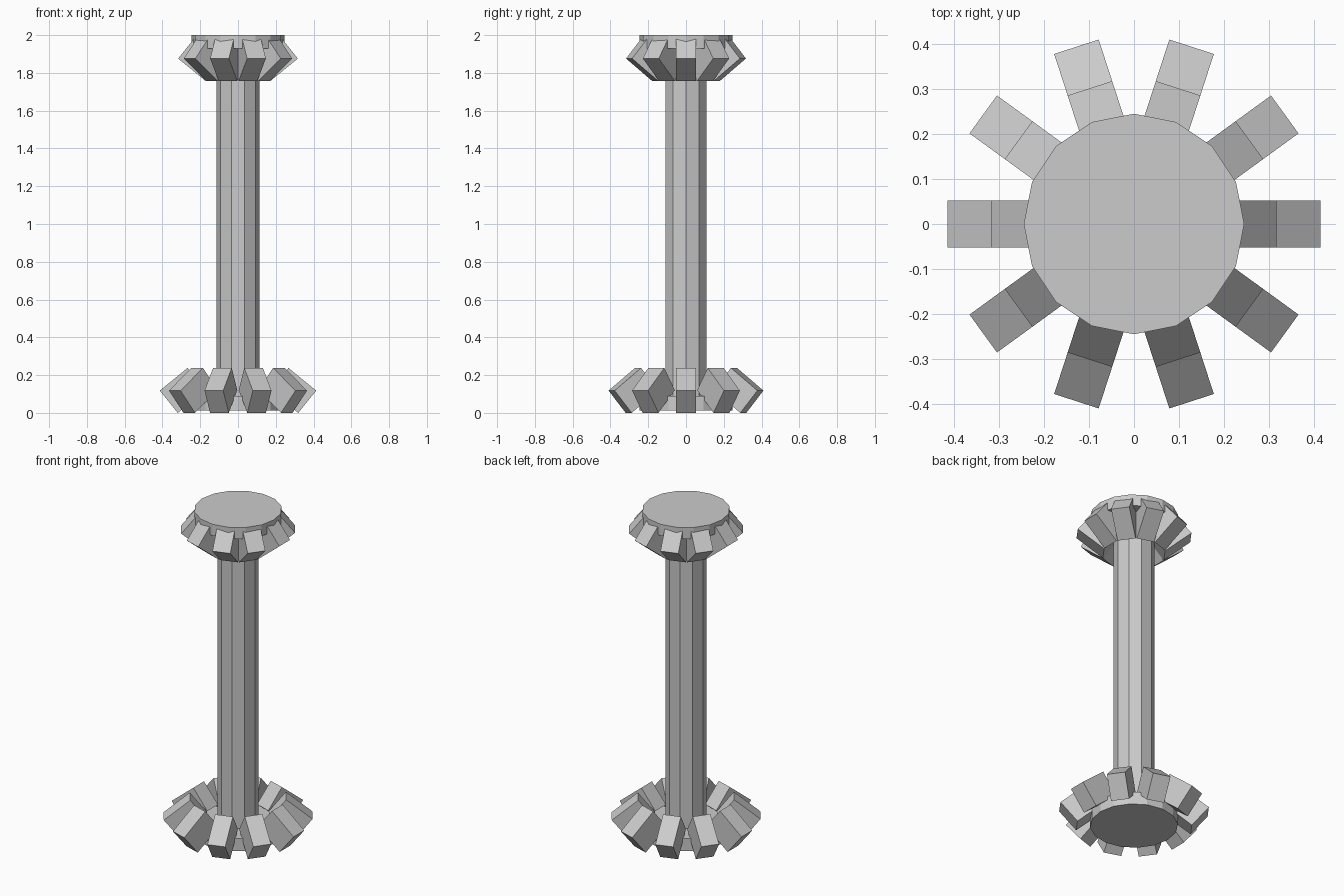
import bpy, bmesh, math
from mathutils import Matrix, Vector

cube = bpy.data.objects.get("Cube")
if cube:
    bpy.data.objects.remove(cube, do_unlink=True)

grey = bpy.data.materials.new("stone_grey")
grey.use_nodes = True
colour = (0.6, 0.6, 0.6, 1)
grey.diffuse_color = colour
grey.node_tree.nodes["Principled BSDF"].inputs["Base Color"].default_value = colour


def finish(name, bm):
    bmesh.ops.recalc_face_normals(bm, faces=bm.faces)
    mesh = bpy.data.meshes.new(name)
    bm.to_mesh(mesh)
    bm.free()
    mesh.materials.append(grey)
    obj = bpy.data.objects.new(name, mesh)
    bpy.context.collection.objects.link(obj)


def prism(name, sides, radius, z0, z1):
    """Upright prism with a corner on the +x axis."""
    bm = bmesh.new()
    ring = [bm.verts.new((radius * math.cos(math.tau * i / sides),
                          radius * math.sin(math.tau * i / sides), z0))
            for i in range(sides)]
    base = bm.faces.new(ring)
    up = bmesh.ops.extrude_face_region(bm, geom=[base], use_keep_orig=True)
    top = [v for v in up["geom"] if isinstance(v, bmesh.types.BMVert)]
    bmesh.ops.translate(bm, verts=top, vec=(0, 0, z1 - z0))
    finish(name, bm)


def block_ring(name, outer, z_mid, flip, count=10, half_width=0.052):
    """Ring of tilted blocks; outer is the radius of the outermost edge."""
    bm = bmesh.new()
    edge = Vector((outer, 0, z_mid))
    short = Vector((-0.095, 0, -0.118 * flip))
    long = Vector((-0.147, 0, 0.12 * flip))
    section = [edge, edge + short, edge + short + long, edge + long]
    for i in range(count):
        turn = Matrix.Rotation(math.tau * i / count, 3, "Z")
        side = Vector((0, half_width, 0))
        a = [bm.verts.new(turn @ (p - side)) for p in section]
        b = [bm.verts.new(turn @ (p + side)) for p in section]
        bm.faces.new(a)
        bm.faces.new(b[::-1])
        for k in range(4):
            n = (k + 1) % 4
            bm.faces.new((a[k], b[k], b[n], a[n]))
    finish(name, bm)


# Shaft between the two discs
prism("column_shaft", 10, 0.115, 0.05, 1.95)

# End discs
prism("base_disc", 16, 0.245, 0.012, 0.09)
prism("top_disc", 16, 0.245, 1.93, 2.0)

# Tilted blocks around each end
block_ring("base_blocks", 0.414, 0.118, 1)
block_ring("top_blocks", 0.317, 1.876, -1)
